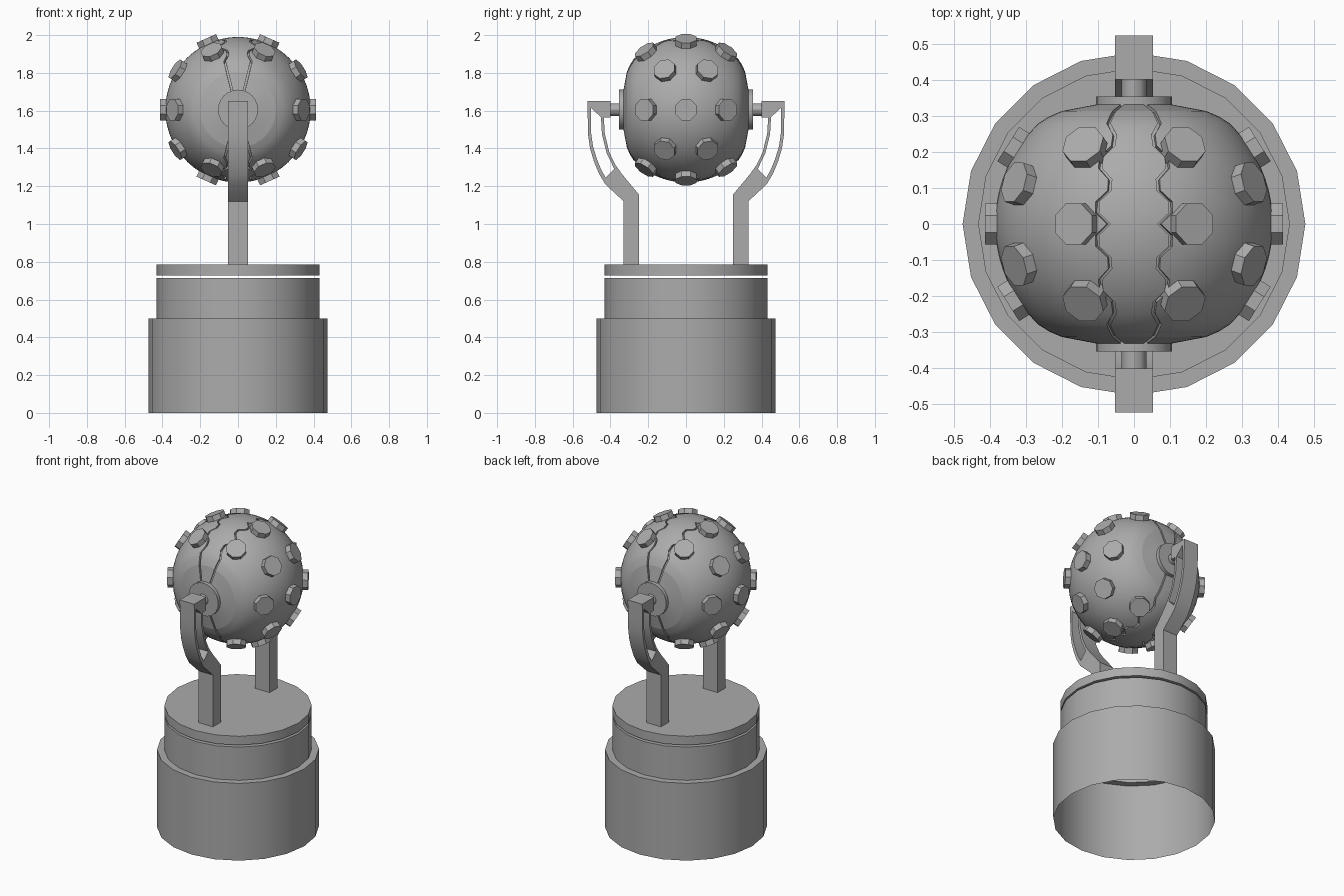
import bpy, bmesh
from math import sin, cos, pi, sqrt, radians, asin
from mathutils import Matrix

if "Cube" in bpy.data.objects:
    bpy.data.objects.remove(bpy.data.objects["Cube"])

ZC, R = 1.605, 0.385          # ball centre height and radius
grey = bpy.data.materials.new("dark_grey")
grey.diffuse_color = (0.41, 0.41, 0.41, 1)
grey.use_nodes = True
grey.node_tree.nodes["Principled BSDF"].inputs["Base Color"].default_value = grey.diffuse_color


def finish(bm, name):
    bmesh.ops.recalc_face_normals(bm, faces=bm.faces)
    me = bpy.data.meshes.new(name)
    bm.to_mesh(me)
    bm.free()
    ob = bpy.data.objects.new(name, me)
    bpy.context.collection.objects.link(ob)
    me.materials.append(grey)
    select(ob)
    bpy.ops.object.shade_smooth_by_angle(angle=radians(30))
    return ob


def select(ob):
    bpy.ops.object.select_all(action='DESELECT')
    ob.select_set(True)
    bpy.context.view_layer.objects.active = ob


def grid(bm, rows, closed=False):
    """Skin a list of equally long point rows with quads."""
    vs = [[bm.verts.new(p) for p in row] for row in rows]
    n = len(rows[0])
    for a, b in zip(vs, vs[1:]):
        for j in range(n if closed else n - 1):
            k = (j + 1) % n
            bm.faces.new((a[j], a[k], b[k], b[j]))
    return vs


def drum(name, profile, sides=20, bottom=False):
    """Turned part around z, capped on top."""
    bm = bmesh.new()
    vs = grid(bm, [[(r * cos(2 * pi * i / sides), r * sin(2 * pi * i / sides), z)
                    for i in range(sides)] for r, z in profile], True)
    bm.faces.new(vs[-1])
    if bottom:
        bm.faces.new(vs[0])
    return finish(bm, name)


def rod(name, radius, y0, y1, sides):
    """Closed cylinder along y at the ball axis."""
    bm = bmesh.new()
    m = Matrix.Translation((0, (y0 + y1) / 2, ZC)) @ Matrix.Rotation(pi / 2, 4, 'X')
    bmesh.ops.create_cone(bm, cap_ends=True, segments=sides, radius1=radius,
                          radius2=radius, depth=abs(y1 - y0), matrix=m)
    return finish(bm, name)


# Stepped hollow base and the floating turntable disc
drum("base", [(0.475, 0), (0.475, 0.5), (0.432, 0.5), (0.432, 0.715)])
drum("turntable", [(0.432, 0.728), (0.432, 0.785)], bottom=True)

# Slotted fork arms: flat outline with a hole, extruded across x
outline = [(0.25, 0.78), (0.33, 0.78), (0.33, 1.12), (0.427, 1.21), (0.46, 1.265),
           (0.487, 1.33), (0.508, 1.4), (0.518, 1.47), (0.52, 1.55), (0.522, 1.652),
           (0.40, 1.652), (0.40, 1.565), (0.435, 1.565), (0.43, 1.48), (0.406, 1.38),
           (0.375, 1.315), (0.338, 1.263), (0.25, 1.157)]
slot = [(0.425, 1.245), (0.45, 1.29), (0.472, 1.345), (0.492, 1.41), (0.502, 1.48),
        (0.503, 1.615), (0.45, 1.565), (0.445, 1.475), (0.42, 1.375), (0.38, 1.292)]
for side, tag in ((-1, "front"), (1, "back")):
    cu = bpy.data.curves.new("arm", 'CURVE')
    cu.dimensions, cu.fill_mode, cu.extrude = '2D', 'BOTH', 0.052
    for pts in (outline, slot):
        sp = cu.splines.new('POLY')
        sp.points.add(len(pts) - 1)
        for p, (y, z) in zip(sp.points, pts):
            p.co = (side * y, z, 0, 1)
        sp.use_cyclic_u = True
    tmp = bpy.data.objects.new("arm_outline", cu)
    bpy.context.collection.objects.link(tmp)
    select(tmp)
    bpy.ops.object.convert(target='MESH')
    tmp = bpy.context.view_layer.objects.active
    bm = bmesh.new()
    bm.from_mesh(tmp.data)
    bpy.data.objects.remove(tmp)
    bmesh.ops.remove_doubles(bm, verts=bm.verts, dist=0.0005)
    for v in bm.verts:                       # outline plane to the y-z plane
        v.co = (v.co.z, v.co.x, v.co.y)
    finish(bm, tag + "_arm")
    # Axle and its flange
    rod(tag + "_axle", 0.034, side * 0.345, side * 0.41, 12)
    rod(tag + "_flange", 0.106, side * 0.318, side * 0.354, 24)

# Ball profile along y, flattened at the poles: (y, radius, seam angle)
teeth = [10.5, 10.5, 15.5, 15.5]
rows = []
for i in range(-9, 10):
    y = i * 0.031
    rows.append((y, sqrt(R * R - y * y), radians(teeth[(abs(i) + 1) % 4])))
CREASE = 0.313
ends = [(0.298, 0.235, radians(15.5)), (CREASE, 0.20, radians(16)), (0.332, 0.10, radians(18))]
rows = [(-y, r, a) for y, r, a in reversed(ends)] + rows + ends


def shell(name, start, stop, n):
    """Thick shell panel between two seam functions, angles measured from +z."""
    bm = bmesh.new()
    pts = []
    for y, r, a in rows:
        g = 0.005 / r
        s, e = start(a, g), stop(a, g)
        pts.append([(r * sin(s + (e - s) * j / n), y, r * cos(s + (e - s) * j / n))
                    for j in range(n + 1)])
    grid(bm, pts)
    for e in bm.edges:                       # crisp rim around the flattened poles
        if all(abs(abs(v.co.y) - CREASE) < 1e-4 for v in e.verts):
            e.smooth = False
    ret = bmesh.ops.extrude_face_region(bm, geom=bm.faces[:], use_keep_orig=True)
    new = [v for v in ret["geom"] if isinstance(v, bmesh.types.BMVert)]
    bmesh.ops.scale(bm, vec=(0.95, 0.98, 0.95), verts=new)
    bmesh.ops.translate(bm, vec=(0, 0, ZC), verts=bm.verts)
    return finish(bm, name)


# Two side shells and two toothed strips, with open seams between them
shell("right_shell", lambda a, g: a + g, lambda a, g: pi - a - g, 24)
shell("left_shell", lambda a, g: pi + a + g, lambda a, g: 2 * pi - a - g, 24)
shell("top_strip", lambda a, g: -a + g, lambda a, g: a - g, 6)
shell("bottom_strip", lambda a, g: pi - a + g, lambda a, g: pi + a - g, 6)

# Inner core closing the seams
bm = bmesh.new()
grid(bm, [[(0.955 * r * sin(2 * pi * j / 40), 0.975 * y, ZC + 0.955 * r * cos(2 * pi * j / 40))
           for j in range(40)] for y, r, a in rows], True)
finish(bm, "core")

# Octagonal studs in staggered rows on both sides
lay = [(t, y) for t in (-66, 0, 66) for y in (-0.22, 0, 0.22)]
lay += [(t, y) for t in (-33, 33) for y in (-0.115, 0.115)]
bm = bmesh.new()
for turn in (0, 180):
    for t, y in lay:
        m = (Matrix.Translation((0, 0, ZC)) @ Matrix.Rotation(radians(t + turn), 4, 'Y')
             @ Matrix.Rotation(asin(y / 0.41), 4, 'Z') @ Matrix.Translation((0.389, 0, 0))
             @ Matrix.Rotation(pi / 2, 4, 'Y') @ Matrix.Rotation(pi / 8, 4, 'Z'))
        bmesh.ops.create_cone(bm, cap_ends=True, segments=8, radius1=0.061,
                              radius2=0.061, depth=0.048, matrix=m)
finish(bm, "studs")
